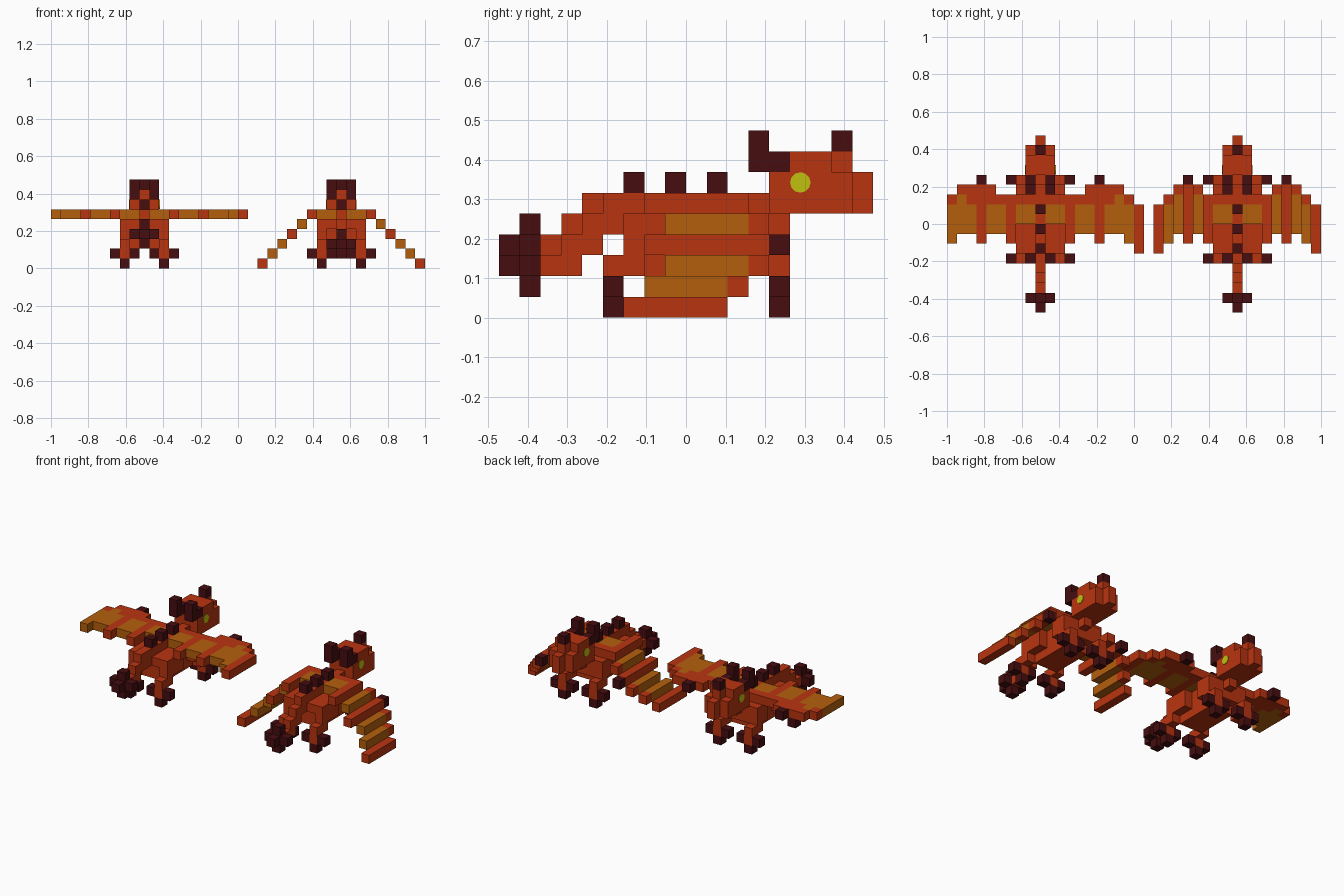
import bpy, bmesh, math
from mathutils import Vector, Matrix

if "Cube" in bpy.data.objects:
    bpy.data.objects.remove(bpy.data.objects["Cube"])

U = 2 / 38                      # edge of one block
ORIGIN = Vector((-1, -9 * U, 0))


def material(name, rgb):
    m = bpy.data.materials.new(name)
    m.use_nodes = True
    m.diffuse_color = (*rgb, 1)
    m.node_tree.nodes["Principled BSDF"].inputs["Base Color"].default_value = (*rgb, 1)
    return m


RED = material("scale_red", (0.485, 0.034, 0.005))
OCHRE = material("membrane_ochre", (0.456, 0.114, 0.004))
DARK = material("claw_maroon", (0.061, 0.004, 0.005))
YELLOW = material("eye_yellow", (0.53, 0.53, 0.005))

DIRS = [Vector(d) for d in ((1, 0, 0), (-1, 0, 0), (0, 1, 0), (0, -1, 0), (0, 0, 1), (0, 0, -1))]


def link(name, bm, mat):
    me = bpy.data.meshes.new(name)
    bm.to_mesh(me)
    bm.free()
    me.materials.append(mat)
    ob = bpy.data.objects.new(name, me)
    bpy.context.collection.objects.link(ob)


class Creature:
    """Blocks on a grid: x counted from the middle column, y from the tail, z from the ground."""

    def __init__(self, prefix, middle):
        self.prefix, self.middle = prefix, middle
        self.cells, self.mats = {}, {}

    def box(self, part, mat, xs, ys, zs, mirror=True):
        self.mats[part] = mat
        for x in range(xs[0], xs[-1] + 1):
            for y in range(ys[0], ys[-1] + 1):
                for z in range(zs[0], zs[-1] + 1):
                    for s in ((1, -1) if mirror else (1,)):
                        self.cells[(x * s, y, z)] = part

    def corner(self, p):
        return ORIGIN + Vector((p[0] + self.middle, p[1], p[2])) * U

    def build(self):
        for part, mat in self.mats.items():
            bm = bmesh.new()
            for c, owner in self.cells.items():
                if owner != part:
                    continue
                for d in DIRS:
                    if tuple(int(v) for v in Vector(c) + d) in self.cells:
                        continue
                    a = Vector((d.y, d.z, d.x))
                    b = d.cross(a)
                    mid = Vector(c) + Vector((.5, .5, .5)) + d / 2
                    quad = [mid + (a * i + b * j) / 2 for i, j in ((-1, -1), (1, -1), (1, 1), (-1, 1))]
                    bm.faces.new([bm.verts.new(self.corner(q)) for q in quad])
            bmesh.ops.remove_doubles(bm, verts=bm.verts[:], dist=1e-4)
            link(self.prefix + part, bm, mat)
        # round eye plates on both cheeks
        for s, side in ((1, "left"), (-1, "right")):
            bm = bmesh.new()
            bmesh.ops.create_cone(bm, cap_ends=True, segments=12, radius1=0.026, radius2=0.026, depth=0.006)
            pos = self.corner((0.5 + 1.5 * s, 14.5, 6.5))
            bmesh.ops.transform(bm, verts=bm.verts[:],
                                matrix=Matrix.Translation(pos) @ Matrix.Rotation(math.pi / 2, 4, 'Y'))
            link(self.prefix + side + "_eye", bm, YELLOW)


def make(prefix, middle, tail, tip_z, wing):
    c = Creature(prefix, middle)
    # torso, backbone and neck
    c.box("body", RED, (0, 1), (7, 12), (3, 4))
    c.box("body", RED, (0, 1), (6,), (4,))
    c.box("body", RED, (0, 1), (7, 11), (2,))
    c.box("body", RED, (0,), (5, 12), (5,))
    c.box("body", RED, (0,), (13,), (4,))
    # legs with three claws on each paw
    for part, foot, knee, hip in (("hind", 5, 6, (6, 8)), ("front", 13, 12, (11, 12))):
        c.box(part + "_legs", RED, (2,), hip, (3, 4))
        c.box(part + "_legs", RED, (2,), (min(foot, knee), max(foot, knee)), (2,))
        c.box(part + "_legs", RED, (2,), (foot,), (1,))
        for x, z in ((1, 1), (3, 1), (2, 0)):
            c.box(part + "_claws", DARK, (x,), (foot,), (z,))
    # head, snout, horns
    c.box("head", RED, (0, 1), (13, 16), (5, 6))
    c.box("head", RED, (0, 1), (14, 15), (7,))
    c.box("head", RED, (0,), (16,), (7,))
    c.box("snout", RED, (0,), (17,), (5, 6))
    c.box("nose_horn", DARK, (0,), (16,), (8,))
    c.box("horns", DARK, (1,), (12, 13), (7,))
    c.box("horns", DARK, (1,), (12,), (8,))
    # back spikes
    for y in (6, 8, 10):
        c.box("back_spikes", DARK, (0,), (y,), (6,))
    # tail with spiked tip
    for ys, z in tail:
        c.box("tail", RED, (0,), ys, (z,))
    c.box("tail_tip", DARK, (0, 1), (1,), (tip_z,))
    c.box("tail_tip", DARK, (0,), (1,), (tip_z - 1, tip_z + 1))
    c.box("tail_tip", DARK, (0,), (0,), (tip_z,))
    # wing roots
    c.box("wing_membranes", OCHRE, (1, 2), (9, 10), (5,))
    c.box("wing_bones", RED, (1, 2), (11,), (5,))
    # wing strips: x, first y, last y, z, last membrane y (0 = all bone)
    for x, y0, y1, z, skin in wing:
        both = x < 10
        if skin:
            c.box("wing_membranes", OCHRE, (x,), (y0, skin), (z,), both)
        if skin < y1:
            c.box("wing_bones", RED, (x,), (max(skin + 1, y0), y1), (z,), both)
        if not skin and y1 == 12:
            c.box("wing_claws", DARK, (x,), (13,), (z,))
    c.build()


# gliding creature with level wings
make("gliding_", 9, [((2, 3), 3), ((3, 5), 4), ((4, 5), 5)], 3,
     [(3, 7, 11, 5, 0), (4, 8, 11, 5, 10), (5, 8, 12, 5, 10), (6, 7, 12, 5, 0),
      (7, 8, 12, 5, 10), (8, 8, 12, 5, 11), (9, 7, 11, 5, 10), (10, 6, 10, 5, 0)])
# perched creature with lowered wings
make("perched_", 29, [((2, 3), 2), ((3, 4), 3), ((4, 5), 4), ((5, 5), 5)], 2,
     [(3, 7, 11, 5, 0), (4, 8, 12, 4, 11), (5, 7, 12, 3, 0),
      (6, 8, 12, 2, 11), (7, 7, 11, 1, 10), (8, 6, 10, 0, 0)])
